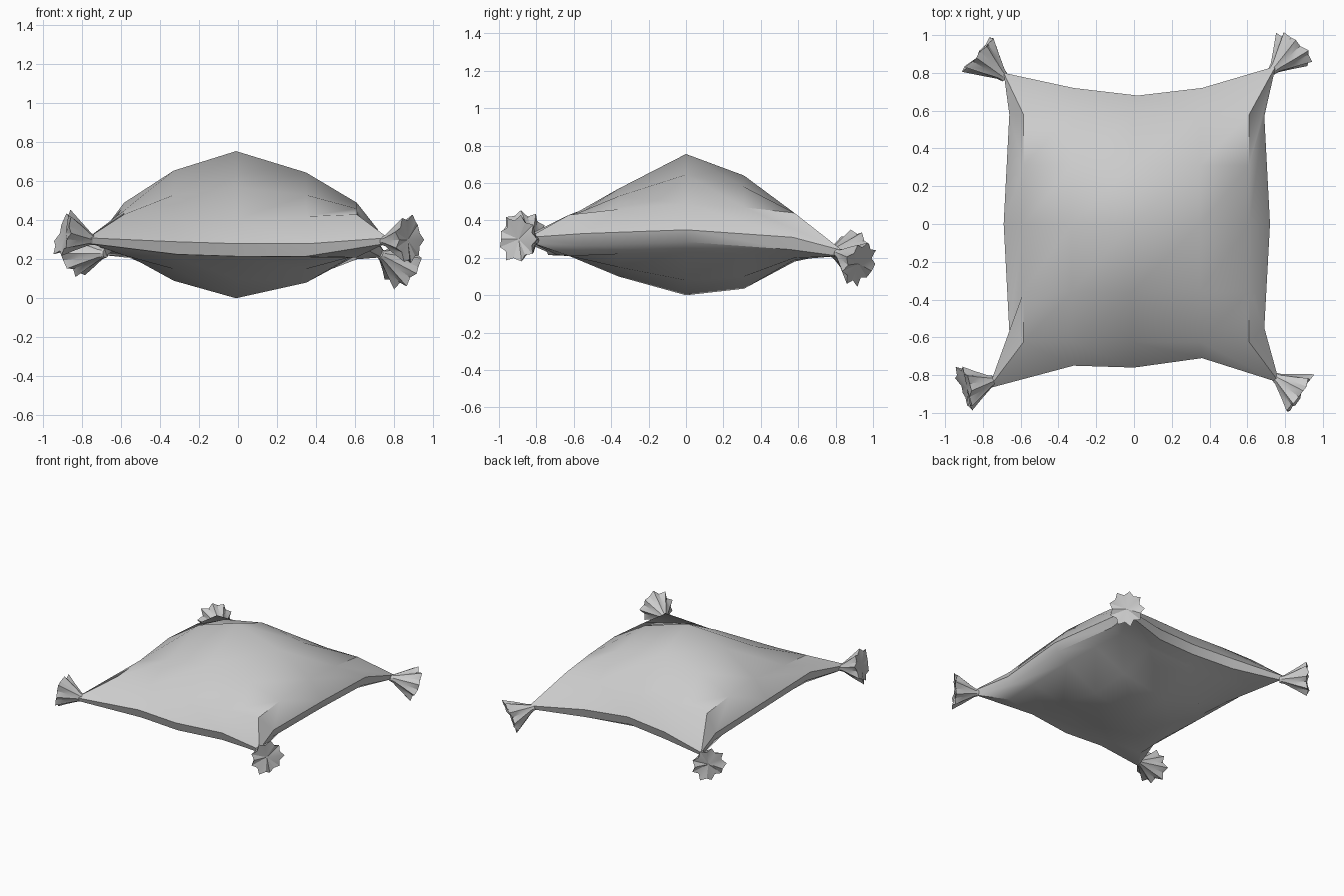
import bpy, bmesh, math, random
from mathutils import Vector

if "Cube" in bpy.data.objects:
    bpy.data.objects.remove(bpy.data.objects["Cube"])

random.seed(4)
XS = [-.585, -.33, -.01, .35, .61]
YS = [-.625, -.36, .0, .31, .58]
# Panel heights, rows from front to back
TOP = [[.43, .42, .40, .42, .43],
       [.45, .53, .57, .53, .46],
       [.49, .655, .755, .645, .49],
       [.47, .58, .64, .58, .47],
       [.44, .44, .43, .44, .44]]
BOTTOM = [[.22, .215, .21, .21, .21],
          [.23, .15, .10, .15, .22],
          [.24, .09, .0, .08, .23],
          [.22, .11, .035, .10, .22],
          [.21, .19, .18, .19, .20]]
# Outer seam: front, right, back, left, each starting at a corner
SEAM = [(-.77, -.87, .31), (-.32, -.75, .29), (0, -.76, .28), (.36, -.71, .28),
        (.77, -.84, .31), (.69, -.55, .33), (.72, 0, .35), (.69, .57, .31),
        (.75, .835, .24), (.36, .72, .27), (.02, .68, .29), (-.32, .72, .28),
        (-.69, .80, .25), (-.66, .58, .31), (-.69, 0, .35), (-.66, -.57, .34)]


def make_object(name, bm, angle):
    bmesh.ops.recalc_face_normals(bm, faces=bm.faces[:])
    me = bpy.data.meshes.new(name)
    bm.to_mesh(me)
    bm.free()
    ob = bpy.data.objects.new(name, me)
    bpy.context.collection.objects.link(ob)
    bpy.ops.object.select_all(action='DESELECT')
    ob.select_set(True)
    bpy.context.view_layer.objects.active = ob
    bpy.ops.object.shade_smooth_by_angle(angle=math.radians(angle))
    return ob


def panel(bm, heights):
    """Five by five cloth panel; returns its border loop."""
    g = [[bm.verts.new((XS[i], YS[j], heights[j][i])) for i in range(5)] for j in range(5)]
    for j in range(4):
        for i in range(4):
            bm.faces.new((g[j][i], g[j][i + 1], g[j + 1][i + 1], g[j + 1][i]))
    return ([g[0][i] for i in range(4)] + [g[j][4] for j in range(4)]
            + [g[4][i] for i in range(4, 0, -1)] + [g[j][0] for j in range(4, 0, -1)])


def bridge(bm, a, b):
    n = len(a)
    for k in range(n):
        m = (k + 1) % n
        bm.faces.new((a[k], a[m], b[m], b[k]))


# Pillow: top panel, side band with pulled corners, bottom panel
bm = bmesh.new()
top = panel(bm, TOP)
seam = [bm.verts.new(p) for p in SEAM]
low = []
for k, (x, y, z) in enumerate(SEAM):
    s, d = (.98, .03) if k % 4 == 0 else (.97, .065)
    low.append(bm.verts.new((x * s, y * s, z - d)))
bottom = panel(bm, BOTTOM)
bridge(bm, top, seam)
bridge(bm, seam, low)
bridge(bm, low, bottom)
make_object("pillow", bm, 38)


# Tassels: fluted cones with a ragged, creased end
def tassel(name, start, end, n=18):
    start, end = Vector(start), Vector(end)
    axis = end - start
    d = axis.normalized()
    u = d.cross(Vector((0, 0, 1))).normalized()
    v = u.cross(d)
    bm = bmesh.new()
    rag = [random.uniform(-.06, .06) for _ in range(n)]
    rings = []
    for t, r, flute in ((-.12, .022, 0), (.08, .032, .03), (.55, .075, .08), (1, .112, .13)):
        ring = []
        for k in range(n):
            a = 2 * math.pi * k / n
            rr = r * (1 + flute * (1 if k % 2 else -1) + rag[k] * t)
            c = start + axis * (t + (rag[k] * 1.3 if t == 1 else 0))
            ring.append(bm.verts.new(c + (u * math.cos(a) + v * math.sin(a)) * rr))
        rings.append(ring)
    for a, b in zip(rings, rings[1:]):
        bridge(bm, a, b)
    bm.faces.new(rings[0])
    tip = bm.verts.new(start + axis * .93)
    for k in range(n):
        bm.faces.new((rings[-1][k], rings[-1][(k + 1) % n], tip))
    make_object(name, bm, 25)


tassel("tassel_front_left", (-.75, -.83, .30), (-.895, -.87, .335))
tassel("tassel_front_right", (.755, -.815, .295), (.88, -.90, .30))
tassel("tassel_back_right", (.74, .82, .22), (.845, .93, .165))
tassel("tassel_back_left", (-.695, .785, .23), (-.825, .90, .23))
